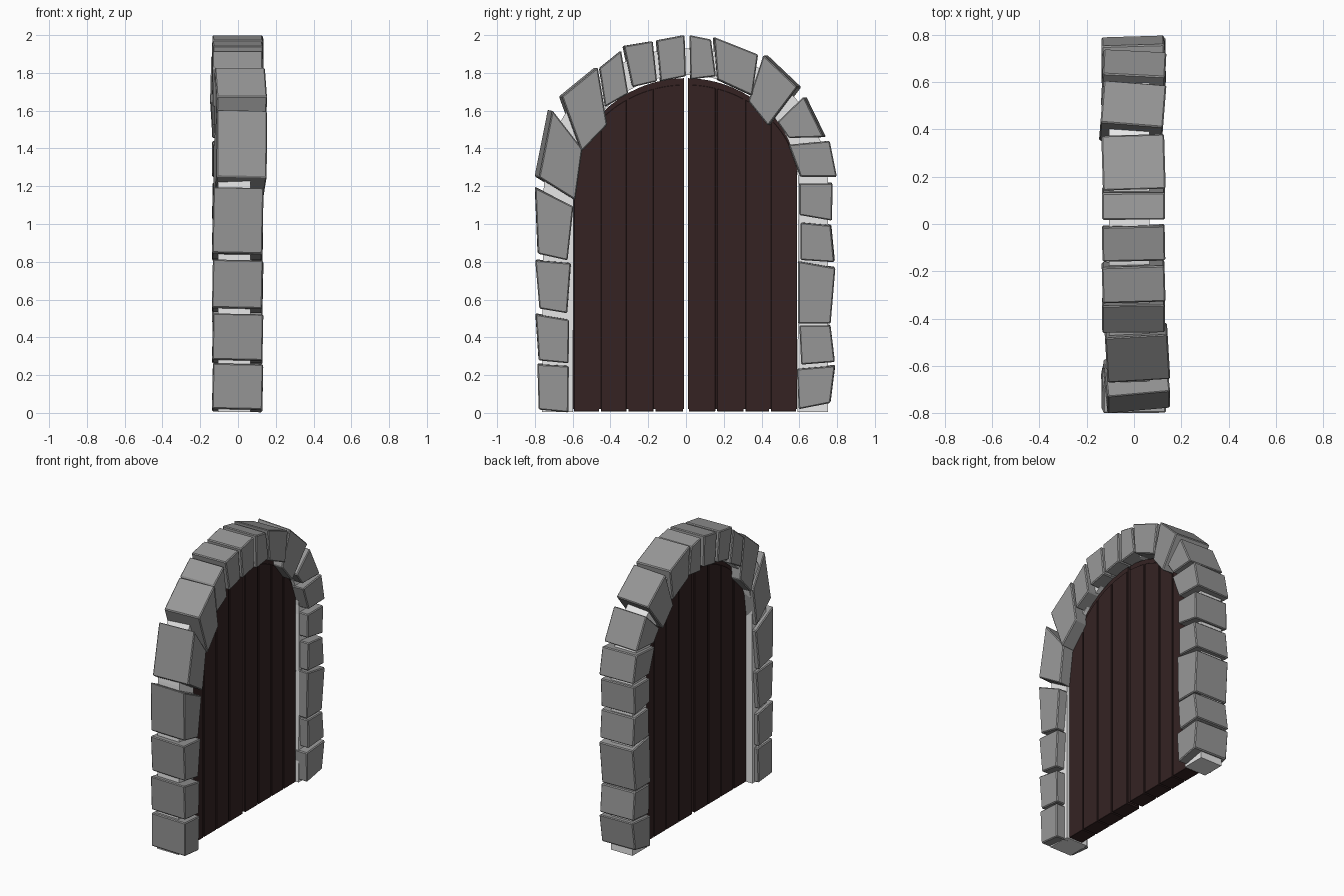
import bpy, bmesh, math

if "Cube" in bpy.data.objects:
    bpy.data.objects.remove(bpy.data.objects["Cube"])


def material(name, rgb):
    m = bpy.data.materials.new(name)
    m.diffuse_color = (*rgb, 1)
    m.use_nodes = True
    m.node_tree.nodes["Principled BSDF"].inputs["Base Color"].default_value = m.diffuse_color
    return m


STONE = material("grey stone", (0.31, 0.31, 0.31))
MORTAR = material("pale mortar", (0.8, 0.8, 0.8))
WOOD = material("dark brown wood", (0.035, 0.0165, 0.0165))


def prism(name, outline, x0, x1, mat, bevel=0.0, yaw=0.0, shift=0.0, pitch=0.0):
    """Extrude a (y, z) outline from x0 to x1, with its origin at the centre."""
    cy = sum(p[0] for p in outline) / len(outline)
    cz = sum(p[1] for p in outline) / len(outline)
    bm = bmesh.new()
    a = [bm.verts.new((x0, y - cy, z - cz)) for y, z in outline]
    b = [bm.verts.new((x1, y - cy, z - cz)) for y, z in outline]
    n = len(outline)
    bm.faces.new(a)
    bm.faces.new(b[::-1])
    for i in range(n):
        j = (i + 1) % n
        bm.faces.new((a[j], a[i], b[i], b[j]))
    bmesh.ops.recalc_face_normals(bm, faces=bm.faces)
    me = bpy.data.meshes.new(name)
    bm.to_mesh(me)
    bm.free()
    me.materials.append(mat)
    ob = bpy.data.objects.new(name, me)
    ob.location = (shift, cy, cz)
    ob.rotation_euler = (0, pitch, yaw)
    bpy.context.collection.objects.link(ob)
    if bevel:
        mod = ob.modifiers.new("chamfer", 'BEVEL')
        mod.width = bevel
        mod.segments = 1
        mod.limit_method = 'ANGLE'
    return ob


SPRING = 1.2  # height where the arch starts


def arch_z(y, ry, rz):
    return SPRING + rz * math.sqrt(max(0.0, 1 - (y / ry) ** 2))


# Stone corners (y, z): two outer corners, then two inner corners
left_stones = [
    (-.787, .26, -.62, .25, -.623, .005, -.78, .02),
    (-.797, .525, -.62, .495, -.622, .265, -.78, .28),
    (-.797, .81, -.608, .795, -.628, .53, -.775, .555),
    (-.80, 1.195, -.597, 1.095, -.628, .81, -.785, .845),
    (-.72, 1.605, -.56, 1.40, -.597, 1.13, -.79, 1.25),
    (-.665, 1.675, -.475, 1.83, -.425, 1.525, -.56, 1.385),
    (-.46, 1.825, -.345, 1.918, -.307, 1.69, -.43, 1.62),
    (-.333, 1.942, -.18, 1.968, -.157, 1.755, -.287, 1.725),
    (-.158, 1.972, -.01, 2.0, -.003, 1.782, -.137, 1.755),
]
right_stones = [
    (.018, 2.0, .132, 1.977, .158, 1.782, .023, 1.765),
    (.145, 1.99, .378, 1.897, .347, 1.68, .162, 1.765),
    (.42, 1.895, .60, 1.725, .445, 1.52, .34, 1.65),
    (.63, 1.675, .735, 1.46, .55, 1.455, .49, 1.54),
    (.757, 1.44, .795, 1.25, .603, 1.25, .54, 1.42),
    (.775, 1.217, .772, 1.02, .598, 1.05, .598, 1.217),
    (.768, .995, .787, .80, .608, .812, .608, 1.01),
    (.79, .77, .765, .475, .593, .475, .593, .805),
    (.765, .465, .788, .272, .61, .258, .60, .465),
    (.79, .252, .765, .055, .598, .022, .587, .235),
]
# A few stones sit crooked: index -> (yaw, shift in x)
crooked = {4: (.09, .013), 5: (.06, .015), 7: (.03, 0), 8: (.02, 0), 10: (.03, 0),
           11: (-.08, -.005), 12: (-.05, 0), 13: (.03, 0)}
for i, s in enumerate(left_stones + right_stones):
    yaw, shift = crooked.get(i, (0.01 * math.sin(i * 2.4), 0))
    prism(f"arch_stone_{i + 1:02d}", list(zip(s[::2], s[1::2])), -.135, .131,
          STONE, .006, yaw, shift, 0 if 5 <= i <= 13 else .02)

# Pale mortar band behind the stones
N = 28
angles = [math.pi * k / N for k in range(N + 1)]
outer = [(.753, .005)] + [(.753 * math.cos(t), SPRING + .73 * math.sin(t)) for t in angles] + [(-.763, .005)]
inner = [(.59, .005)] + [(.595 * math.cos(t), SPRING + .59 * math.sin(t)) for t in angles] + [(-.598, .005)]
prism("mortar_arch", outer + inner[::-1], -.105, .065, MORTAR)


def arched_board(name, y0, y1, z0, ry, rz, x0, x1, bevel=0.0):
    """Upright board whose top follows the arch."""
    steps = 12
    ys = [y1 + (y0 - y1) * k / steps for k in range(steps + 1)]
    top = [(y, arch_z(y, ry, rz)) for y in ys]
    prism(name, [(y0, z0), (y1, z0)] + top, x0, x1, WOOD, bevel)


# Two door leaves, each a backing board with four raised planks
leaves = {"left": (-.598, -.455, -.31, -.167, -.01), "right": (.01, .16, .31, .445, .588)}
for side, cuts in leaves.items():
    arched_board(f"door_leaf_{side}", cuts[0], cuts[-1], .02, .605, .572, -.052, .042)
    for k in range(4):
        arched_board(f"door_plank_{side}_{k + 1}", cuts[k] + .005, cuts[k + 1] - .005,
                     .008, .598, .537, -.058, .048, .0015)
